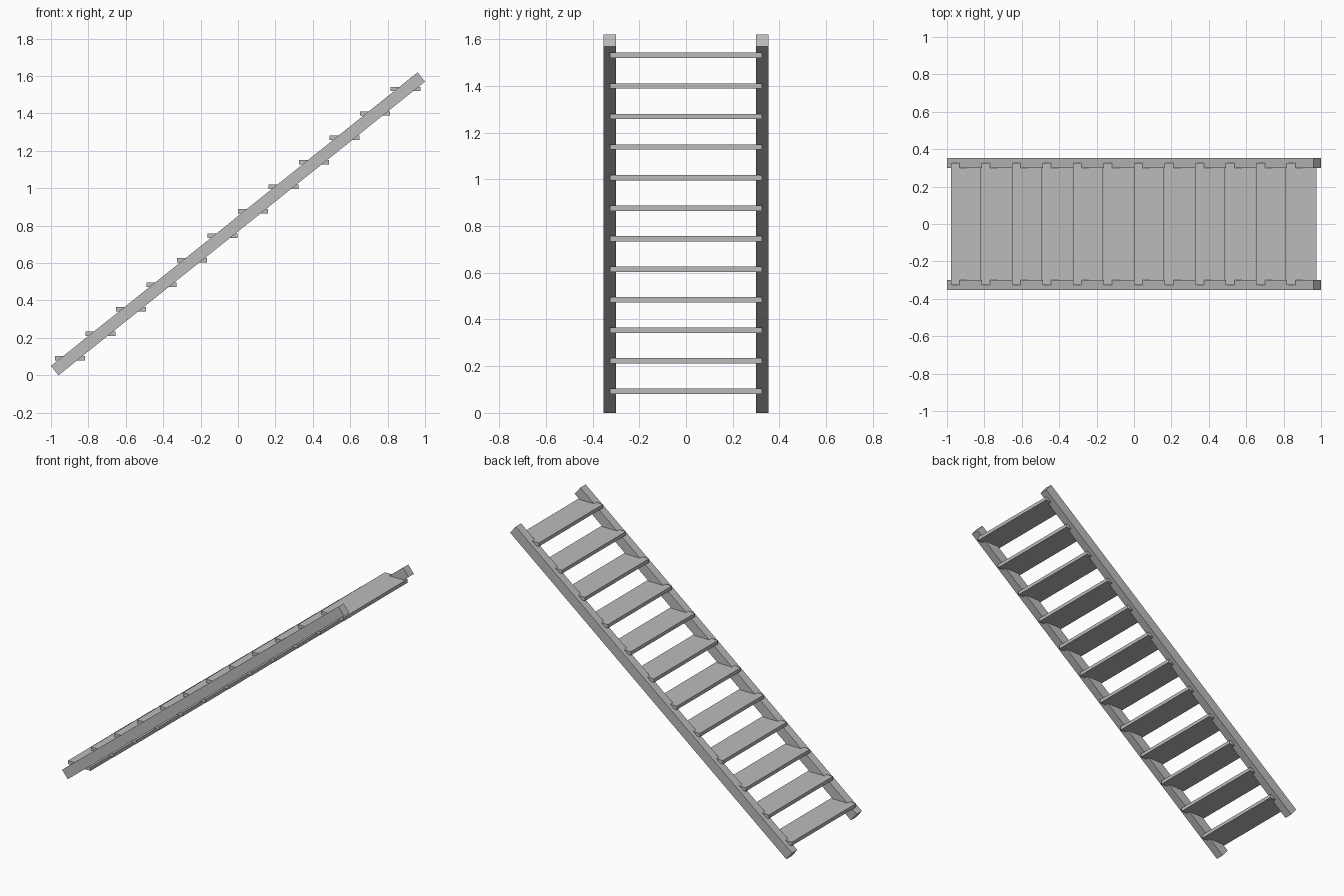
import bpy
import math

if "Cube" in bpy.data.objects:
    bpy.data.objects.remove(bpy.data.objects["Cube"], do_unlink=True)

# Single flat material
grey = bpy.data.materials.new("light_grey")
grey.use_nodes = True
colour = (0.5, 0.5, 0.5, 1.0)
grey.diffuse_color = colour
grey.node_tree.nodes["Principled BSDF"].inputs["Base Color"].default_value = colour


def box(name, size, centre, tilt=0.0):
    """Box of the given size, tilted about the y axis."""
    bpy.ops.mesh.primitive_cube_add(size=1)
    obj = bpy.context.object
    obj.name = name
    obj.scale = size
    bpy.ops.object.transform_apply(location=False, rotation=False, scale=True)
    obj.location = centre
    obj.rotation_euler.y = tilt
    obj.data.materials.append(grey)
    return obj


# Sloping side rails, rising towards +x
slope = math.atan2(1.57, 1.96)
for name, side in (("front_rail", -1), ("back_rail", 1)):
    box(name, (2.511, 0.054, 0.064), (0, side * 0.327, 0.81), -slope)

# Level treads, let into the rails at both ends
TREADS = 12
for i in range(TREADS):
    t = i / (TREADS - 1)
    box(f"tread_{i + 1}", (0.161, 0.65, 0.023),
        (-0.898 + 1.794 * t, 0, 0.092 + 1.439 * t))
